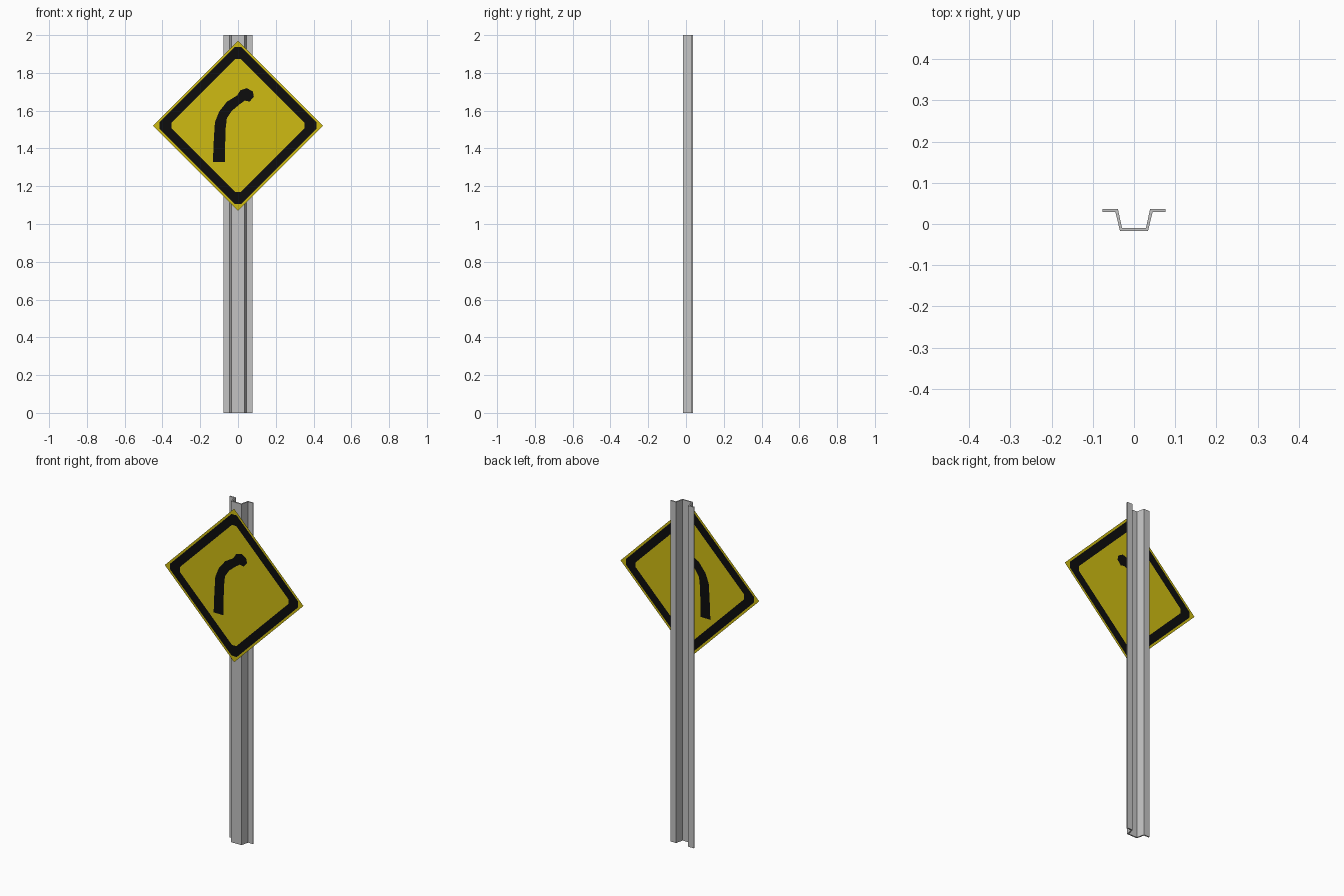
import bpy, bmesh
from mathutils import Vector
from mathutils.geometry import delaunay_2d_cdt

if "Cube" in bpy.data.objects:
    bpy.data.objects.remove(bpy.data.objects["Cube"])


def material(name, rgb):
    m = bpy.data.materials.new(name)
    m.diffuse_color = (*rgb, 1)
    m.use_nodes = True
    m.node_tree.nodes["Principled BSDF"].inputs["Base Color"].default_value = m.diffuse_color
    return m


def add_object(name, bm, mats):
    me = bpy.data.meshes.new(name)
    bm.to_mesh(me)
    bm.free()
    for m in mats:
        me.materials.append(m)
    ob = bpy.data.objects.new(name, me)
    bpy.context.collection.objects.link(ob)
    return ob


grey = material("galvanised grey", (0.55, 0.55, 0.55))
yellow = material("warning yellow", (0.62, 0.50, 0.006))
black = material("black paint", (0.004, 0.004, 0.004))

# Post: hat-section channel, half profile mirrored and extruded upward
front = [(0.034, -0.017), (0.045, 0.029), (0.076, 0.029)]
back = [(0.076, 0.036), (0.039, 0.036), (0.029, -0.010)]
half = front + back
profile = half + [(-x, y) for x, y in reversed(half)]
bm = bmesh.new()
base = bm.faces.new([bm.verts.new((x, y, 0)) for x, y in profile])
top = bmesh.ops.extrude_face_region(bm, geom=[base])["geom"]
bmesh.ops.translate(bm, vec=(0, 0, 2),
                    verts=[v for v in top if isinstance(v, bmesh.types.BMVert)])
bmesh.ops.recalc_face_normals(bm, faces=bm.faces)
add_object("post", bm, [grey])

# Sign panel: thin sheet cut along nested outlines of alternating colour
CENTRE_Z, SIGN_Y = 1.521, -0.036


def blunt_diamond(r, cut):
    """Diamond of half-diagonal r with each corner cut off at distance cut."""
    d = r - cut
    return [(cut, -d), (cut, d), (d, cut), (-d, cut),
            (-cut, d), (-cut, -d), (-d, -cut), (d, -cut)]


r = 0.45
arrow = [(-0.133, 1.328), (-0.070, 1.328), (-0.066, 1.50), (-0.059, 1.56),
         (-0.032, 1.60), (0.010, 1.635), (0.036, 1.653), (0.062, 1.648),
         (0.084, 1.675), (0.078, 1.702), (0.047, 1.719), (0.013, 1.708),
         (-0.005, 1.680), (-0.058, 1.648), (-0.100, 1.595), (-0.122, 1.54),
         (-0.128, 1.45)]
outlines = [[(r, 0), (0, r), (-r, 0), (0, -r)],
            blunt_diamond(0.432, 0.415),
            blunt_diamond(0.366, 0.352),
            [(x, z - CENTRE_Z) for x, z in arrow]]
points, loops = [], []
for outline in outlines:
    loops.append(list(range(len(points), len(points) + len(outline))))
    points += [Vector(p) for p in outline]
verts, _, faces, _, _, owners = delaunay_2d_cdt(points, [], loops, 1, 1e-5)

bm = bmesh.new()
vs = [bm.verts.new((p.x, SIGN_Y, p.y + CENTRE_Z)) for p in verts]
for f, inside in zip(faces, owners):
    # each nested outline switches between yellow and black
    bm.faces.new([vs[i] for i in f]).material_index = (len(inside) + 1) % 2
add_object("sign_panel", bm, [yellow, black])
